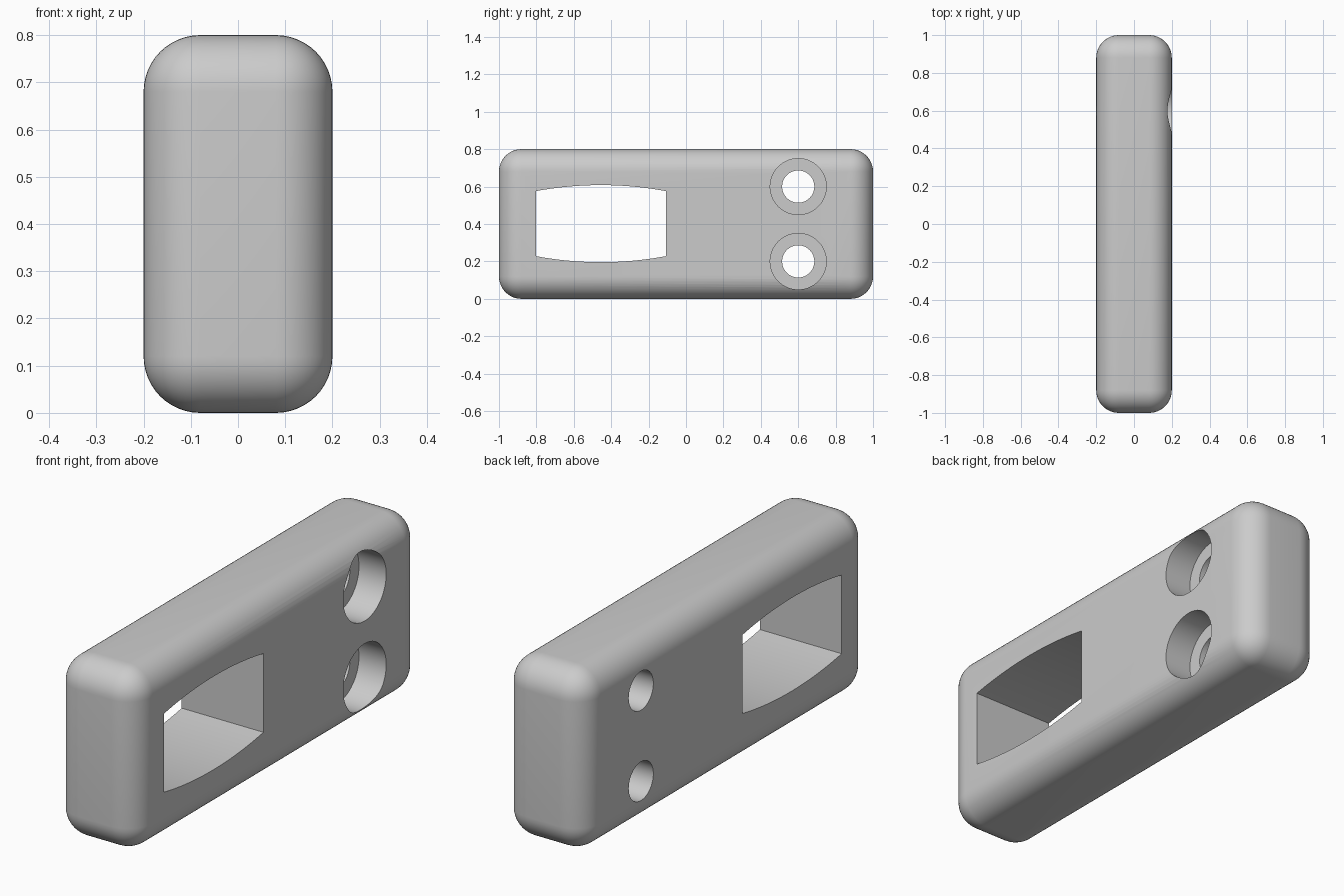
import bpy, bmesh, math
from mathutils import Matrix, Vector

if "Cube" in bpy.data.objects:
    bpy.data.objects.remove(bpy.data.objects["Cube"], do_unlink=True)

WIDTH, LENGTH, HEIGHT, ROUND = 0.4, 2.0, 0.8, 0.12
BORE_DEPTH = 0.133


def material(name, rgb):
    mat = bpy.data.materials.new(name)
    mat.use_nodes = True
    mat.diffuse_color = (*rgb, 1)
    mat.node_tree.nodes["Principled BSDF"].inputs["Base Color"].default_value = (*rgb, 1)
    return mat


def new_object(name, bm):
    bmesh.ops.recalc_face_normals(bm, faces=bm.faces[:])
    mesh = bpy.data.meshes.new(name)
    bm.to_mesh(mesh)
    bm.free()
    obj = bpy.data.objects.new(name, mesh)
    bpy.context.collection.objects.link(obj)
    return obj


def prism(name, outline, x0, x1):
    """Extrude a closed (y, z) outline along x."""
    bm = bmesh.new()
    face = bm.faces.new([bm.verts.new((x0, y, z)) for y, z in outline])
    result = bmesh.ops.extrude_face_region(bm, geom=[face])
    moved = [v for v in result["geom"] if isinstance(v, bmesh.types.BMVert)]
    bmesh.ops.translate(bm, verts=moved, vec=Vector((x1 - x0, 0, 0)))
    return new_object(name, bm)


def circle(y, z, r, n=64):
    return [(y + r * math.cos(math.tau * i / n), z + r * math.sin(math.tau * i / n))
            for i in range(n)]


def bowed_window(y, z, half_y, half_mid, half_end, n=24):
    """Straight ends, with the upper and lower edges bowed outward as arcs."""
    sag = half_mid - half_end
    r = (half_y ** 2 + sag ** 2) / (2 * sag)
    a = math.asin(half_y / r)
    arc = [(r * math.sin(t), half_mid - r + r * math.cos(t))
           for t in (a - 2 * a * i / n for i in range(n + 1))]
    return [(y + u, z + v) for u, v in arc] + [(y - u, z - v) for u, v in arc]


def apply(obj, mod):
    bpy.context.view_layer.objects.active = obj
    bpy.ops.object.modifier_apply(modifier=mod.name)


def cut(obj, cutter):
    cutter.hide_render = True
    mod = obj.modifiers.new("cut", "BOOLEAN")
    mod.operation, mod.solver, mod.object = "DIFFERENCE", "EXACT", cutter
    apply(obj, mod)
    bpy.data.objects.remove(cutter, do_unlink=True)


# Rounded block
bm = bmesh.new()
bmesh.ops.create_cube(bm, size=1, matrix=Matrix.Translation((0, 0, HEIGHT / 2))
                      @ Matrix.Diagonal((WIDTH, LENGTH, HEIGHT, 1)))
body = new_object("rounded_block", bm)
bevel = body.modifiers.new("rounding", "BEVEL")
bevel.width, bevel.segments = ROUND, 12
apply(body, bevel)

# Window through the front half
cut(body, prism("window_cutter", bowed_window(-0.455, 0.402, 0.347, 0.206, 0.174), -0.3, 0.3))

# Two counterbored screw holes near the back, wide end on the left side
for z in (0.2, 0.6):
    cut(body, prism("hole_cutter", circle(0.6, z, 0.086), -0.3, 0.3))
    cut(body, prism("counterbore_cutter", circle(0.6, z, 0.15), WIDTH / 2 - BORE_DEPTH, 0.3))

# Finish
body.data.materials.clear()
body.data.materials.append(material("plain_grey", (0.6, 0.6, 0.6)))
bpy.ops.object.select_all(action="DESELECT")
body.select_set(True)
bpy.context.view_layer.objects.active = body
bpy.ops.object.shade_smooth_by_angle(angle=math.radians(30))
